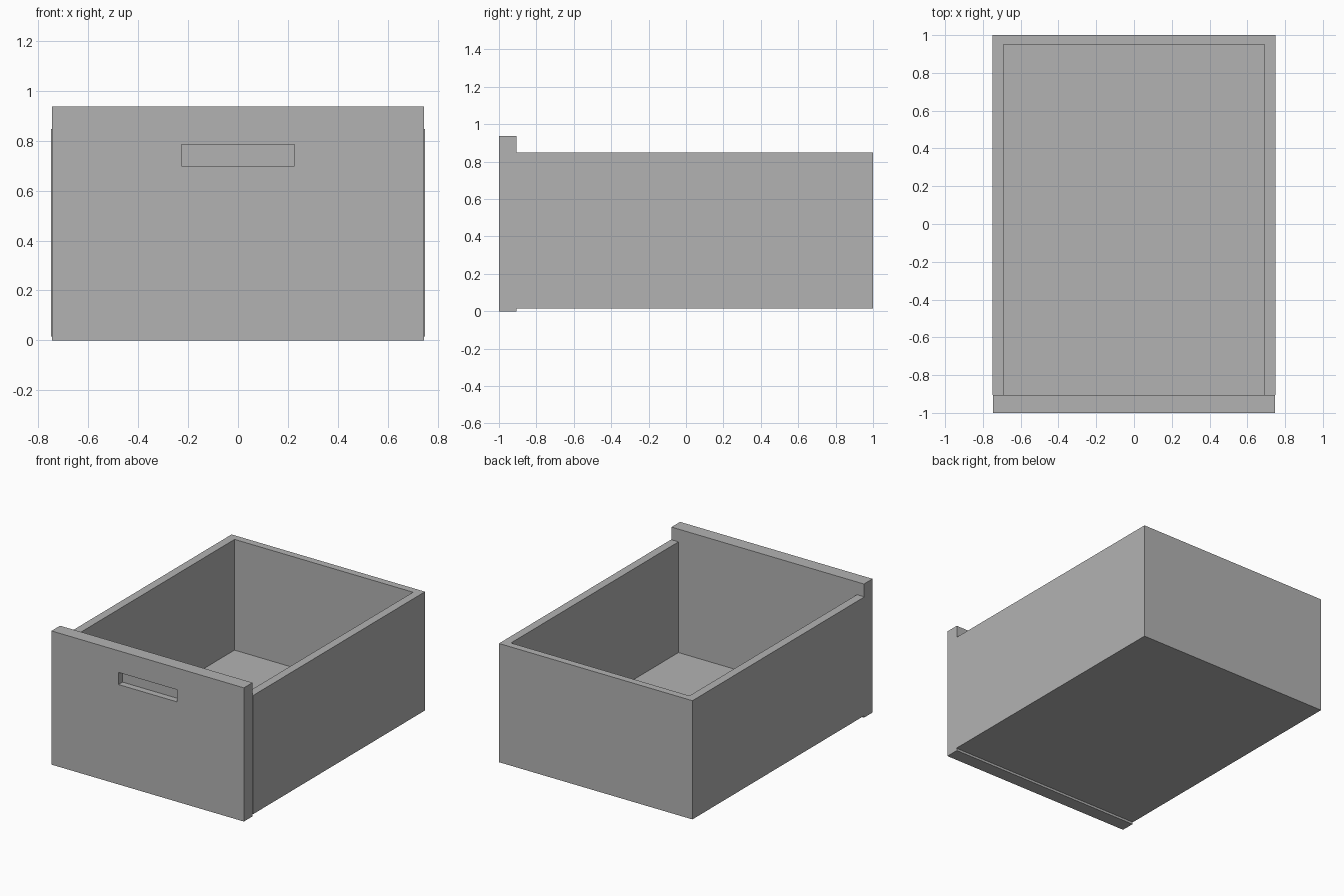
import bpy
from mathutils import Vector

default = bpy.data.objects.get("Cube")
if default:
    bpy.data.objects.remove(default, do_unlink=True)

# Single flat grey
GREY = (0.45, 0.45, 0.45, 1)
grey = bpy.data.materials.new("grey")
grey.use_nodes = True
grey.diffuse_color = GREY
bsdf = next(n for n in grey.node_tree.nodes if n.type == 'BSDF_PRINCIPLED')
bsdf.inputs["Base Color"].default_value = GREY


def box(name, low, high):
    """Box between two opposite corners."""
    low, high = Vector(low), Vector(high)
    bpy.ops.mesh.primitive_cube_add(size=1, location=(low + high) / 2)
    ob = bpy.context.object
    ob.name = ob.data.name = name
    ob.scale = high - low
    bpy.ops.object.transform_apply(location=False, rotation=False, scale=True)
    ob.data.materials.append(grey)
    return ob


def carve(ob, low, high):
    """Cut a box-shaped pocket out of a part."""
    cutter = box("cutter", low, high)
    cutter.hide_render = True
    mod = ob.modifiers.new("pocket", 'BOOLEAN')
    mod.operation = 'DIFFERENCE'
    mod.solver = 'EXACT'
    mod.object = cutter
    bpy.context.view_layer.objects.active = ob
    bpy.ops.object.modifier_apply(modifier=mod.name)
    bpy.data.objects.remove(cutter, do_unlink=True)


JOINT = -0.905   # where the tray meets the front panel

# Tray: side walls, back wall and floor, open towards the panel
tray = box("drawer_tray", (-0.75, JOINT, 0.016), (0.75, 1, 0.848))
carve(tray, (-0.692, -1.2, 0.072), (0.692, 0.95, 1.2))

# Taller front panel with a recessed grip
panel = box("front_panel", (-0.746, -1, 0), (0.746, JOINT, 0.937))
carve(panel, (-0.226, -1.2, 0.7), (0.226, -0.955, 0.785))
